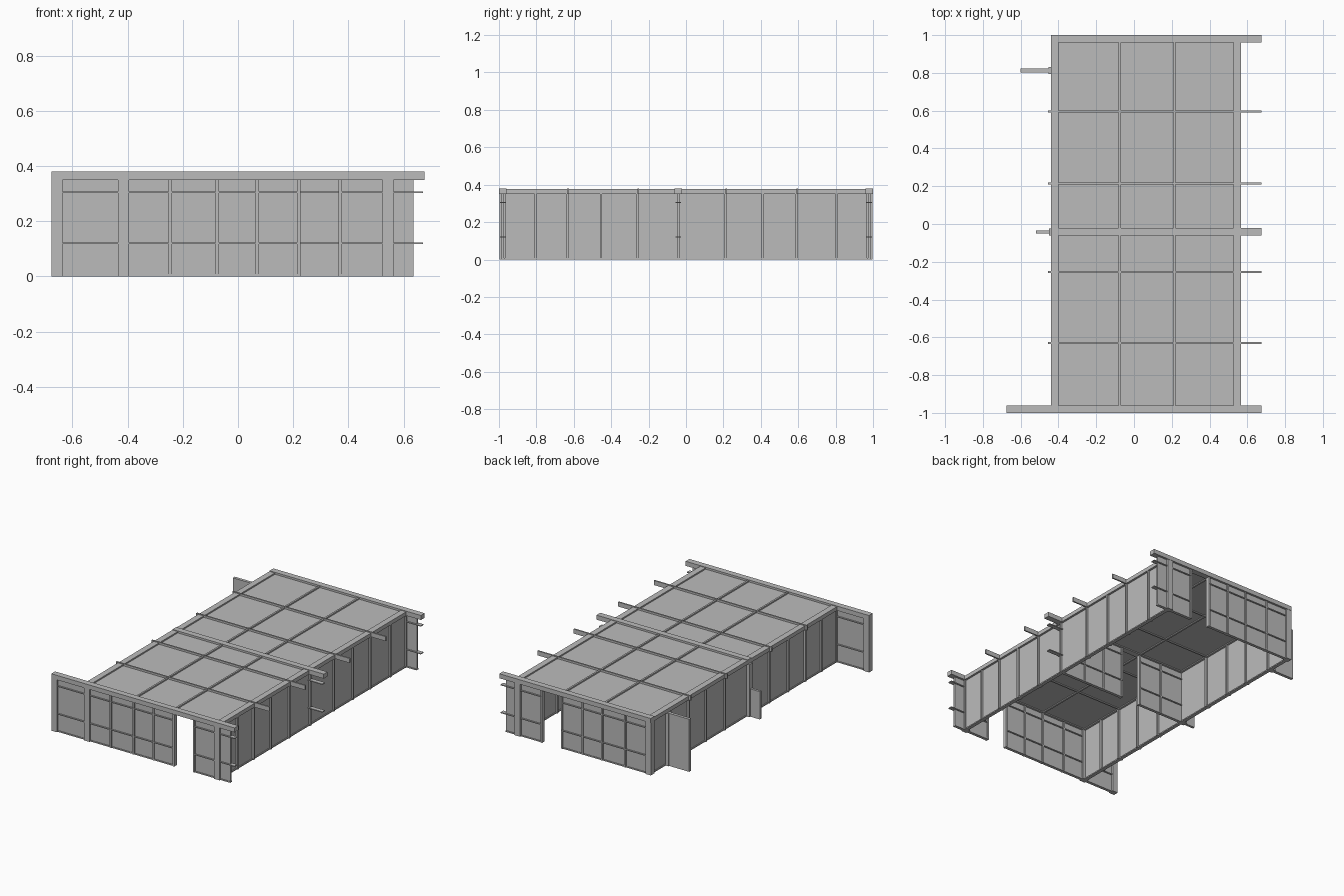
import bpy
import bmesh
from mathutils import Vector

cube = bpy.data.objects.get("Cube")
if cube:
    bpy.data.objects.remove(cube)

grey = bpy.data.materials.new("plain_grey")
grey.use_nodes = True
colour = (0.5, 0.5, 0.5, 1)
grey.diffuse_color = colour
grey.node_tree.nodes["Principled BSDF"].inputs["Base Color"].default_value = colour


def boxes(name, ranges):
    """One object from a list of (x0, x1, y0, y1, z0, z1) boxes."""
    bm = bmesh.new()
    for x0, x1, y0, y1, z0, z1 in ranges:
        made = bmesh.ops.create_cube(bm, size=1)["verts"]
        size = Vector((x1 - x0, y1 - y0, z1 - z0))
        centre = Vector((x0 + x1, y0 + y1, z0 + z1)) / 2
        for v in made:
            v.co = Vector(a * b for a, b in zip(v.co, size)) + centre
    mesh = bpy.data.meshes.new(name)
    bm.to_mesh(mesh)
    bm.free()
    mesh.materials.append(grey)
    obj = bpy.data.objects.new(name, mesh)
    bpy.context.collection.objects.link(obj)
    return obj


TOP = 0.38
EAVE = 0.35
SILL = 0.008
LEFT, RIGHT = -0.44, 0.567      # outer faces of the long walls
RAILS = (0.12, 0.305)
BEAM = 0.04


def cross_wall(name, y, depth, spans, thin, wide, beam, rail_end):
    """Wall running across, with door gaps between its spans."""
    y0, y1 = y - depth / 2, y + depth / 2
    boxes(name + "_panels", [(a, b, y - 0.006, y + 0.006, SILL, EAVE) for a, b in spans])
    boxes(name + "_posts",
          [(x - 0.006, x + 0.006, y0 + 0.005, y1 - 0.005, 0, EAVE) for x in thin] +
          [(x - 0.02, x + 0.02, y0, y1, 0, EAVE) for x in wide])
    ends = [b for a, b in spans]
    ends[-1] = rail_end
    boxes(name + "_rails",
          [(a, b, y0 + 0.004, y1 - 0.004, z - 0.003, z + 0.003)
           for (a, _), b in zip(spans, ends) for z in RAILS])
    boxes(name + "_sills", [(a, b, y0 + 0.008, y1 - 0.008, 0, SILL) for a, b in spans])
    boxes(name + "_beam", [(beam[0], beam[1], y - 0.02, y + 0.02, EAVE, TOP)])


# Three cross walls, each with an open doorway
thin_posts = [-0.245, -0.075, 0.07, 0.22, 0.37]
cross_wall("front_wall", -0.98, 0.036, [(-0.67, 0.22), (0.37, 0.635)],
           thin_posts, [-0.655, -0.415, 0.543], (-0.675, 0.675), 0.67)
cross_wall("middle_wall", -0.042, 0.036, [(LEFT + 0.02, -0.075), (0.07, RIGHT - 0.02)],
           thin_posts, [], (LEFT, 0.675), 0.66)
cross_wall("back_wall", 0.98, 0.036, [(LEFT + 0.01, 0.22), (0.37, 0.635)],
           thin_posts, [-0.42, 0.543], (LEFT, 0.675), 0.67)

# Long side walls with regular posts and an eave beam
post_y = [-0.805, -0.635, -0.455, -0.26, 0.21, 0.41, 0.59, 0.805]
for name, x in (("left_wall", RIGHT - 0.02), ("right_wall", LEFT + 0.02)):
    boxes(name + "_panel", [(x - 0.006, x + 0.006, -0.97, 0.97, SILL, EAVE + 0.005)])
    boxes(name + "_posts", [(x - 0.018, x + 0.018, y - 0.006, y + 0.006, 0, EAVE)
                            for y in post_y + [-0.042]])
    boxes(name + "_sill", [(x - 0.012, x + 0.012, -0.97, 0.97, 0, SILL)])
    boxes(name + "_beam", [(x - 0.02, x + 0.02, -0.96, 0.96, EAVE, TOP - 0.004)])

# Roof sheet with battens; the cross battens overhang
boxes("roof_panel", [(LEFT + 0.02, RIGHT - 0.02, -0.97, 0.97, 0.357, 0.367)])
boxes("roof_long_battens", [(x - 0.006, x + 0.006, -0.96, 0.96, EAVE, TOP - 0.004)
                            for x in (-0.075, 0.215)])
boxes("roof_cross_battens", [(-0.455, 0.675, y - 0.005, y + 0.005, EAVE, TOP)
                             for y in (-0.63, -0.255, 0.215, 0.595)])

# Upright fins on the right side
boxes("tall_fin", [(-0.6, LEFT, 0.803, 0.823, 0, EAVE),
                   (LEFT - 0.012, LEFT + 0.01, 0.795, 0.83, 0, EAVE)])
boxes("short_fin", [(-0.52, LEFT, -0.05, -0.034, 0, 0.185),
                    (LEFT - 0.01, LEFT + 0.01, -0.06, -0.024, 0, EAVE)])
